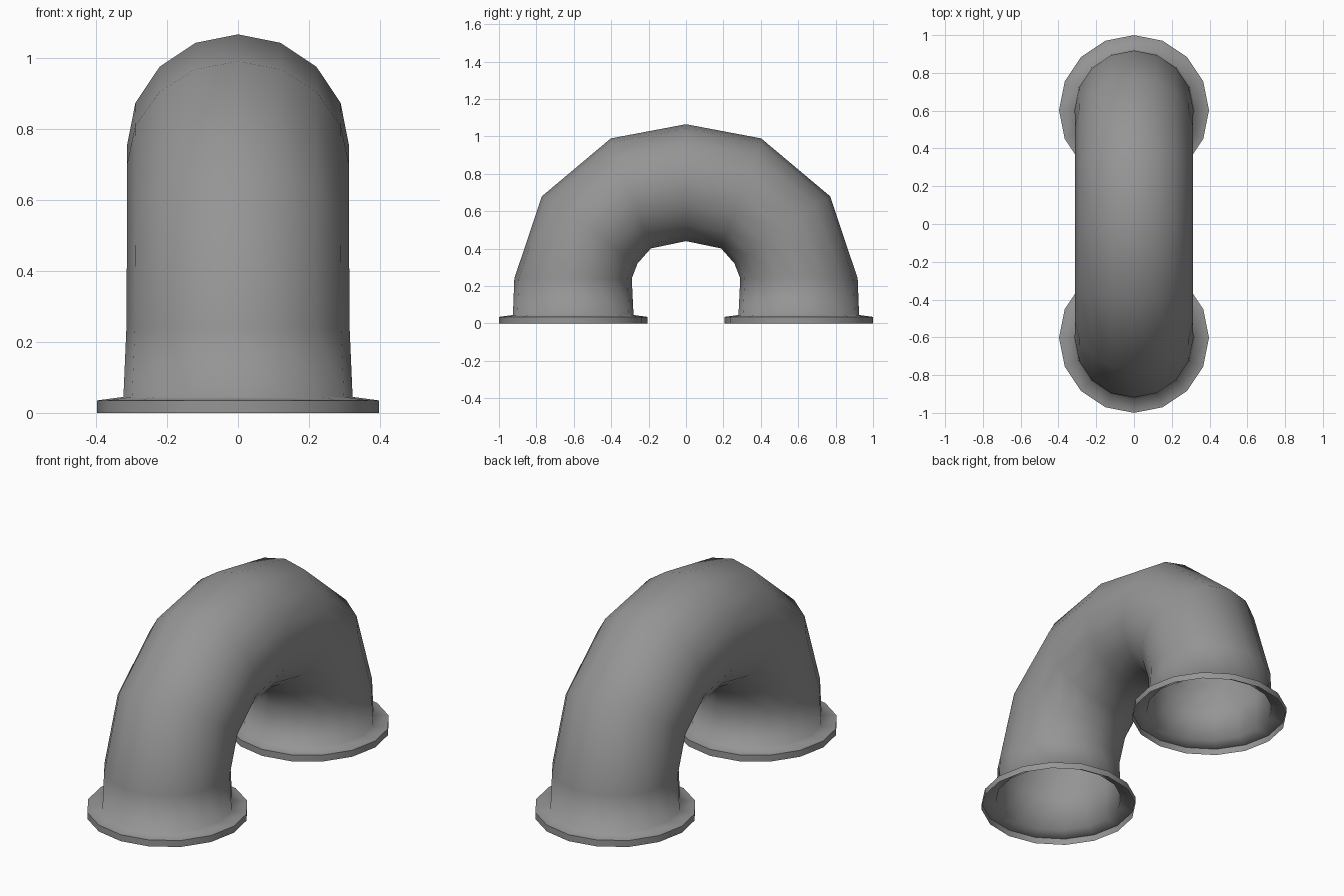
import bpy, bmesh
from math import sin, cos, pi, radians

cube = bpy.data.objects.get("Cube")
if cube:
    bpy.data.objects.remove(cube, do_unlink=True)

SIDES = 16

# Grey metal
metal = bpy.data.materials.new("grey_metal")
metal.use_nodes = True
colour = (0.30, 0.30, 0.30, 1)
metal.diffuse_color = colour
metal.node_tree.nodes["Principled BSDF"].inputs["Base Color"].default_value = colour

# Half of the bend, from the flange to the crown: y, z, tilt in degrees, radius
half = [
    (0.603, 0.0, 0, 0.397),
    (0.603, 0.035, 0, 0.397),
    (0.603, 0.045, 0, 0.3225),
    (0.604, 0.24, 0, 0.314),
    (0.515, 0.50, 35, 0.3125),
    (0.295, 0.695, 70, 0.313),
    (0.0, 0.7525, 90, 0.3125),
]
stations = half + [(-y, z, 180 - a, r) for y, z, a, r in reversed(half[:-1])]

# Open shell swept through the stations
bm = bmesh.new()
rings = []
for y, z, tilt, r in stations:
    t = radians(tilt)
    ring = []
    for i in range(SIDES):
        a = 2 * pi * i / SIDES
        ring.append(bm.verts.new((r * sin(a), y + r * cos(a) * cos(t),
                                  z + r * cos(a) * sin(t))))
    rings.append(ring)
for low, high in zip(rings, rings[1:]):
    for i in range(SIDES):
        j = (i + 1) % SIDES
        face = bm.faces.new((low[i], high[i], high[j], low[j]))
        face.smooth = True
bm.normal_update()

# Crisp outer edge on both flanges
for ring in (rings[1], rings[-2]):
    for i in range(SIDES):
        bm.edges.get((ring[i], ring[(i + 1) % SIDES])).smooth = False

mesh = bpy.data.meshes.new("pipe_bend")
bm.to_mesh(mesh)
bm.free()
mesh.materials.append(metal)
pipe = bpy.data.objects.new("pipe_bend", mesh)
bpy.context.collection.objects.link(pipe)
